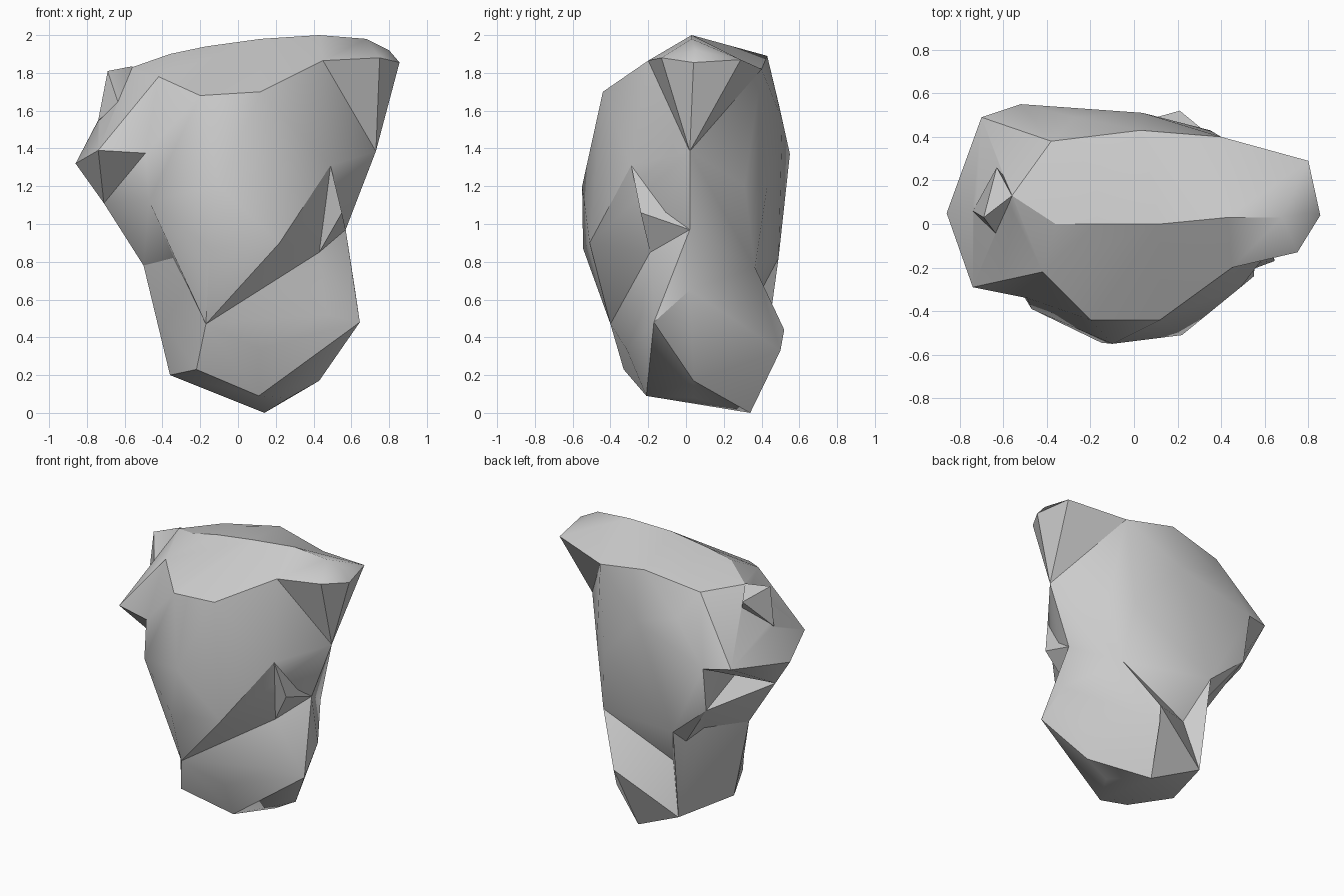
import bpy
import bmesh
import math

default_cube = bpy.data.objects.get("Cube")
if default_cube:
    bpy.data.objects.remove(default_cube, do_unlink=True)

# Stone grey
stone = bpy.data.materials.new("stone_grey")
stone.use_nodes = True
stone_colour = (0.6, 0.6, 0.6, 1)
stone.diffuse_color = stone_colour
stone.node_tree.nodes["Principled BSDF"].inputs["Base Color"].default_value = stone_colour


def chiselled_block(name, corners):
    """Make one faceted block of rock as the convex hull of its corners."""
    bm = bmesh.new()
    for corner in corners:
        bm.verts.new(corner)
    bmesh.ops.convex_hull(bm, input=bm.verts)
    unused = [v for v in bm.verts if not v.link_faces]
    bmesh.ops.delete(bm, geom=unused, context="VERTS")
    bmesh.ops.recalc_face_normals(bm, faces=bm.faces)
    mesh = bpy.data.meshes.new(name)
    bm.to_mesh(mesh)
    bm.free()
    mesh.materials.append(stone)
    block = bpy.data.objects.new(name, mesh)
    bpy.context.collection.objects.link(block)
    return block


# Corners shared by neighbouring blocks
belly_foot = (-.17, -.40, .47)
belly_low = (-.15, -.545, .87)
notch = (.43, -.19, .85)
right_waist = (.57, .02, .97)
right_edge = (.73, .02, 1.385)
back_right_edge = (.40, .40, 1.82)
back_right_waist = (.40, .365, .77)
back_left_waist = (-.24, .49, .82)
back_fold = (-.135, .335, .53)
back_left_rib = (-.51, .5, 1.05)
left_lip_front = (-.49, -.34, 1.375)
left_rib = (-.47, -.39, 1.12)
left_keel = (-.71, 0, 1.11)
left_waist = (-.5, 0, .78)
left_shin = (-.39, -.1, .47)
left_base_back = (-.22, .40, .17)
left_base_front = (-.36, -.03, .2)
back_lip = (-.52, .55, 1.37)
cap_front_left = (-.42, -.22, 1.78)
cap_left = (-.56, .13, 1.83)
cap_back_left = (-.38, .38, 1.82)
cap_front_right = (.45, -.20, 1.865)
cap_peak = (.43, .03, 2)
spike = (.49, -.29, 1.31)
toe = (.11, -.21, .09)
lowest_point = (.14, .34, 0)
heel = (.21, .52, .44)

# Large upper mass: cap, belly, right edge and back
cap = [
    cap_front_left,
    cap_left,
    cap_back_left,
    cap_front_right,
    cap_peak,
    (-.20, -.44, 1.68),
    (.12, -.44, 1.70),
    (.03, .43, 1.89),
    (-.17, .25, 1.9),
    (-.36, 0, 1.9),
    (-.17, 0, 1.94),
    (.12, 0, 1.98),
]
belly = [
    left_lip_front,
    left_rib,
    belly_foot,
    belly_low,
    notch,
    spike,
    (-.10, -.55, 1.2),
    (.22, -.51, .9),
]
right_and_back = [
    right_waist,
    right_edge,
    back_right_edge,
    back_right_waist,
    back_left_waist,
    back_fold,
    back_left_rib,
    back_lip,
    (.49, .31, 1.2),
    (.35, .43, 1.2),
    (.04, .51, 1.55),
    (-.27, .49, 1.64),
]
crown = chiselled_block("crown", cap + belly + right_and_back)

# Overhanging tip of the cap on the right
cap_tip = chiselled_block("cap_tip", [
    cap_front_right,
    cap_peak,
    right_edge,
    back_right_edge,
    (.75, -.13, 1.88),
    (.855, .04, 1.855),
    (.80, .29, 1.87),
    (.68, .03, 1.98),
    (.80, .05, 1.92),
    (.2, .1, 1.7),
])

# Overhanging shoulder on the left of the front
shoulder = chiselled_block("shoulder", [
    left_lip_front,
    left_keel,
    back_lip,
    cap_front_left,
    cap_back_left,
    cap_left,
    (-.74, -.29, 1.39),
    (-.86, .05, 1.32),
    (-.70, .49, 1.39),
    (-.74, .08, 1.55),
    (0, 0, 1.4),
])

# Small horn on top of the shoulder
horn = chiselled_block("horn", [
    (-.69, .03, 1.81),
    (-.56, .13, 1.835),
    (-.63, .26, 1.77),
    (-.63, -.05, 1.63),
    (-.74, .06, 1.55),
    (-.5, .1, 1.5),
])

# Receding flank under the shoulder
flank = chiselled_block("flank", [
    left_lip_front,
    left_keel,
    left_rib,
    left_waist,
    belly_low,
    back_left_rib,
    back_left_waist,
])

# Left face running from the waist down to the base
left_leg = chiselled_block("left_leg", [
    left_waist,
    left_shin,
    left_base_back,
    left_base_front,
    back_left_waist,
    back_fold,
    belly_foot,
    belly_low,
])

# Trunk between the left base and the heel
trunk = chiselled_block("trunk", [
    belly_foot,
    toe,
    lowest_point,
    heel,
    back_fold,
    back_right_waist,
    left_shin,
    left_base_back,
    left_base_front,
    (-.22, -.33, .23),
    (.2, 0, .85),
])

# Bulging foot on the right
foot = chiselled_block("foot", [
    belly_foot,
    notch,
    right_waist,
    toe,
    lowest_point,
    heel,
    back_right_waist,
    (.645, -.17, .48),
    (.62, .02, .65),
    (.47, -.235, .52),
    (.11, -.315, .34),
    (.43, .04, .17),
    (.27, .04, .08),
    (.2, .5, .33),
])

# Small wedge beside the notch
wedge = chiselled_block("wedge", [
    notch,
    right_waist,
    spike,
    (.55, -.24, 1.06),
    (.4, 0, 1.1),
])

# Fuse every block into one rock
blocks = [cap_tip, shoulder, horn, flank, left_leg, trunk, foot, wedge]
for block in blocks:
    union = crown.modifiers.new("fuse_" + block.name, "BOOLEAN")
    union.operation = "UNION"
    union.solver = "EXACT"
    union.object = block
graph = bpy.context.evaluated_depsgraph_get()
fused = bpy.data.meshes.new_from_object(crown.evaluated_get(graph))
crown.modifiers.clear()
crown.data = fused
crown.name = "rock"
for block in blocks:
    bpy.data.objects.remove(block, do_unlink=True)

# Soft shading with crisp chiselled edges
bpy.ops.object.select_all(action="DESELECT")
crown.select_set(True)
bpy.context.view_layer.objects.active = crown
bpy.ops.object.shade_smooth_by_angle(angle=math.radians(32))
